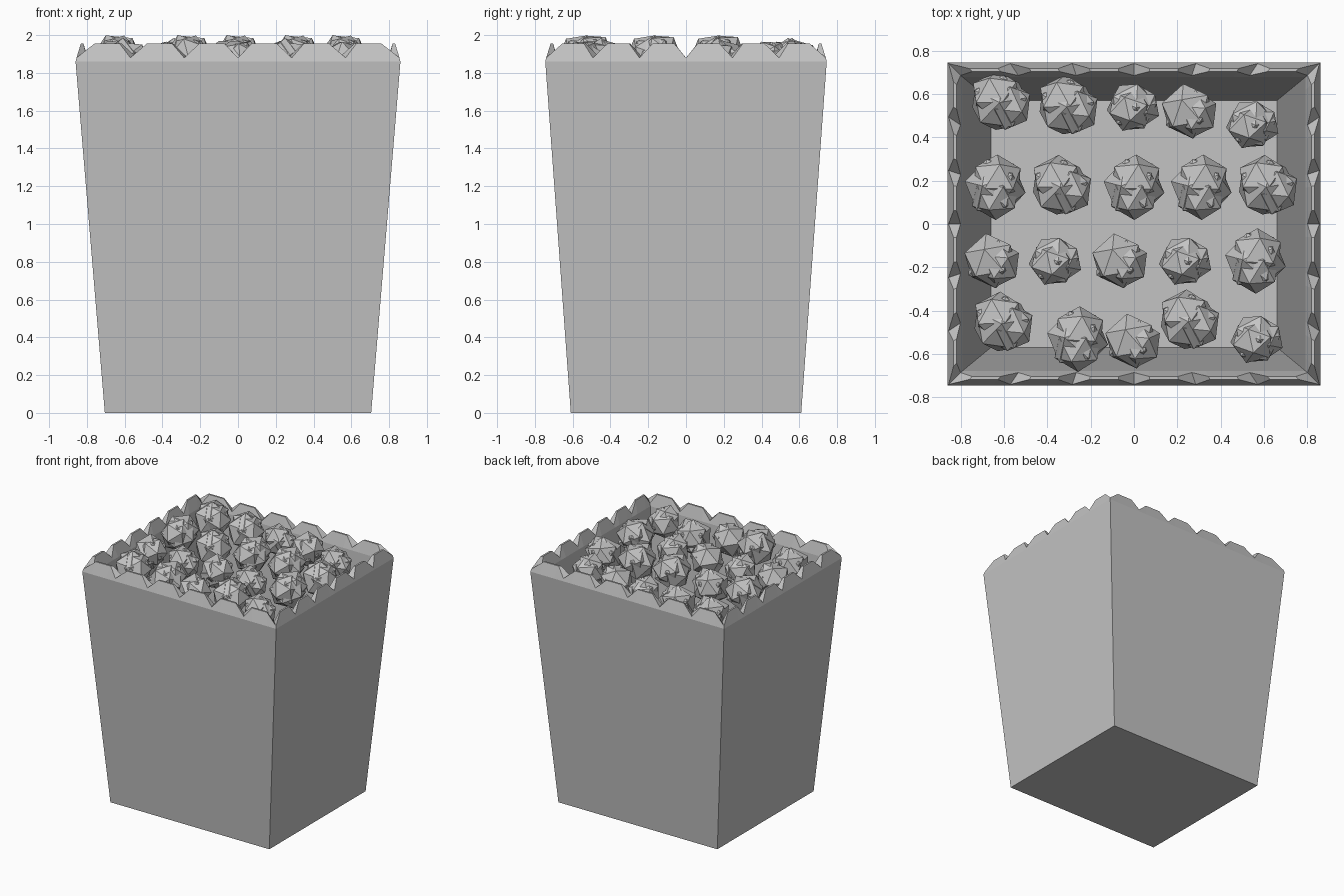
import bpy, bmesh
from math import radians
from mathutils import Matrix, Vector, Euler

cube = bpy.data.objects.get("Cube")
if cube:
    bpy.data.objects.remove(cube, do_unlink=True)

grey = bpy.data.materials.new("light grey")
grey.use_nodes = True
colour = (0.55, 0.55, 0.55, 1)
grey.diffuse_color = colour
grey.node_tree.nodes["Principled BSDF"].inputs["Base Color"].default_value = colour


def finish(bm, name):
    mesh = bpy.data.meshes.new(name)
    bm.to_mesh(mesh)
    bm.free()
    mesh.materials.append(grey)
    obj = bpy.data.objects.new(name, mesh)
    bpy.context.collection.objects.link(obj)
    return obj


# Perimeter of a unit square, six scallops a side: (x, y, is_crest)
SCALLOPS = 6
outline = []
for turn in range(4):
    for i in range(SCALLOPS):
        for step, crest in ((0, False), (0.26, True), (0.74, True)):
            u = 2 * (i + step) / SCALLOPS - 1
            x, y = u, -1
            for _ in range(turn):
                x, y = -y, x
            outline.append((x, y, crest))


# Tapered box: rings run from the outer base, over the rim, to the inner floor
def ring(bm, half_x, half_y, z, crest_inset=0, crest_z=None):
    verts = []
    for x, y, crest in outline:
        inset = crest_inset if crest else 0
        height = crest_z if crest and crest_z else z
        verts.append(bm.verts.new((x * (half_x - inset), y * (half_y - inset), height)))
    return verts


bm = bmesh.new()
rings = [
    ring(bm, 0.705, 0.61, 0),
    ring(bm, 0.86, 0.745, 1.86),
    ring(bm, 0.855, 0.74, 1.88, 0.023, 1.955),
    ring(bm, 0.80, 0.685, 1.88, -0.018, 1.955),
    ring(bm, 0.79, 0.677, 1.86),
    ring(bm, 0.66, 0.57, 0.04),
]
count = len(outline)
for low, high in zip(rings, rings[1:]):
    for i in range(count):
        j = (i + 1) % count
        bm.faces.new((low[i], low[j], high[j], high[i]))
bm.faces.new(rings[0][::-1])
bm.faces.new(rings[-1])
bmesh.ops.recalc_face_normals(bm, faces=bm.faces)
finish(bm, "box")


# Popped kernel: faceted body with overlapping, tilted lobes
def kernel(name, x, y, radius, top, tilt):
    bm = bmesh.new()
    lobes = (
        (Vector((0, 0, 0)), 0.95, (0, 0, 10)),
        (Vector((0.22, -0.08, 0.1)), 0.8, (35, 20, 40)),
        (Vector((-0.1, 0.2, 0.12)), 0.82, (-25, 40, 75)),
    )
    for offset, size, angles in lobes:
        spin = Euler([radians(a) for a in angles]).to_matrix().to_4x4()
        bmesh.ops.create_icosphere(
            bm, subdivisions=1, radius=radius * size,
            matrix=Matrix.Translation(offset * radius) @ spin)
    pose = Euler([radians(a) for a in tilt]).to_matrix()
    bmesh.ops.transform(bm, matrix=pose.to_4x4(), verts=bm.verts)
    lift = top - max(v.co.z for v in bm.verts)
    finish(bm, name).location = (x, y, lift)


# Kinds of kernel: radius, top height, tilt
kinds = {
    "A": (0.15, 1.985, (0, 0, 0)),
    "D": (0.15, 2.0, (20, -15, -60)),
    "B": (0.128, 1.965, (70, 0, 30)),
    "C": (0.135, 1.97, (0, 90, -80)),
}
rows = (
    ("AABCB", (-0.62, -0.31, -0.01, 0.25, 0.54), (0.56, 0.54, 0.54, 0.52, 0.46)),
    ("DADDA", (-0.64, -0.34, 0, 0.31, 0.61), (0.17,) * 5),
    ("CBCBD", (-0.66, -0.37, -0.07, 0.23, 0.56), (-0.17,) * 5),
    ("ADCAB", (-0.61, -0.26, -0.01, 0.25, 0.56), (-0.46, -0.53, -0.54, -0.45, -0.53)),
)
number = 0
for letters, xs, ys in rows:
    for letter, x, y in zip(letters, xs, ys):
        number += 1
        kernel(f"popcorn_{number}", x, y, *kinds[letter])
